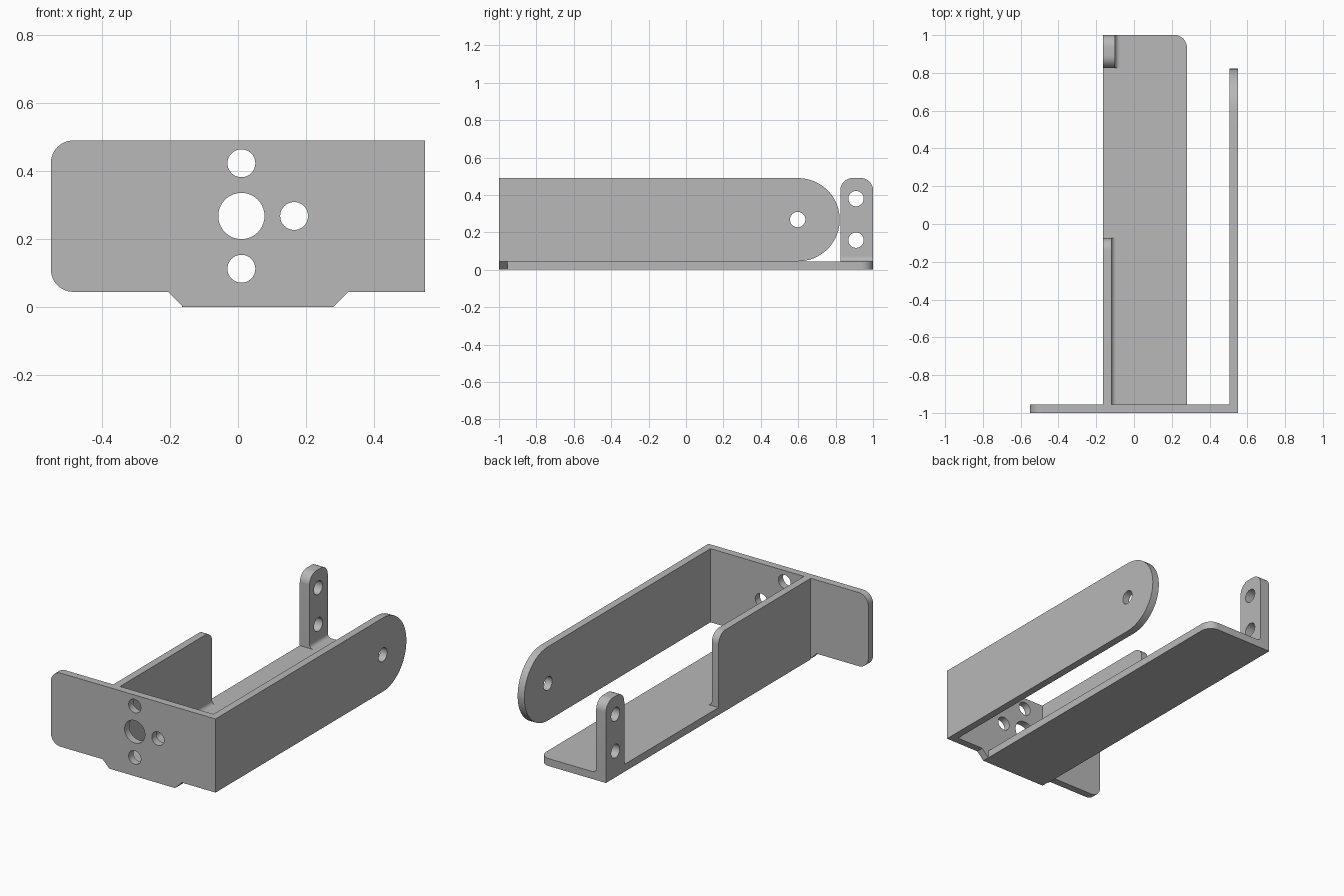
import bpy, bmesh, math
from mathutils import Vector

if "Cube" in bpy.data.objects:
    bpy.data.objects.remove(bpy.data.objects["Cube"], do_unlink=True)

metal = bpy.data.materials.new("plain grey metal")
metal.use_nodes = True
grey = (0.48, 0.48, 0.48, 1)
metal.diffuse_color = grey
metal.node_tree.nodes["Principled BSDF"].inputs["Base Color"].default_value = grey

T = 0.045       # sheet thickness
TOP = 0.49      # top of all upright plates
R = 0.065       # corner radius
HOLE = 0.041    # small hole radius
LEFT = -0.165   # outer edge of the base


def rounded(corners, steps=12):
    """Outline from (u, v, radius) corners, each rounded with a tangent arc."""
    out = []
    n = len(corners)
    for i, (u, v, r) in enumerate(corners):
        c = Vector((u, v))
        if not r:
            out.append(c)
            continue
        a = (Vector(corners[i - 1][:2]) - c).normalized()
        b = (Vector(corners[(i + 1) % n][:2]) - c).normalized()
        half = a.angle(b) / 2
        centre = c + (a + b).normalized() * r / math.sin(half)
        start = c + a * r / math.tan(half) - centre
        end = c + b * r / math.tan(half) - centre
        sweep = start.angle(end)
        for k in range(steps + 1):
            t = k / steps
            out.append(centre + (start * math.sin((1 - t) * sweep)
                                 + end * math.sin(t * sweep)) / math.sin(sweep))
    return [p for i, p in enumerate(out) if (p - out[i - 1]).length > 1e-5]


def prism(name, axis, lo, hi, outline):
    """Extrude a flat outline along one axis."""
    def place(p, d):
        co = [p[0], p[1]]
        co.insert("xyz".index(axis), d)
        return co
    bm = bmesh.new()
    face = bm.faces.new([bm.verts.new(place(p, lo)) for p in outline])
    extruded = bmesh.ops.extrude_face_region(bm, geom=[face])["geom"]
    shift = Vector(place((0, 0), hi - lo))
    bmesh.ops.translate(bm, vec=shift,
                        verts=[g for g in extruded if isinstance(g, bmesh.types.BMVert)])
    bmesh.ops.recalc_face_normals(bm, faces=bm.faces)
    mesh = bpy.data.meshes.new(name)
    bm.to_mesh(mesh)
    bm.free()
    mesh.materials.append(metal)
    obj = bpy.data.objects.new(name, mesh)
    bpy.context.collection.objects.link(obj)
    return obj


def plate(name, axis, lo, hi, corners, holes=()):
    """Plate with rounded corners and drilled (u, v, radius) holes."""
    obj = prism(name, axis, lo, hi, rounded(corners))
    bpy.ops.object.select_all(action="DESELECT")
    bpy.context.view_layer.objects.active = obj
    obj.select_set(True)
    for u, v, r in holes:
        ring = rounded([(u - r, v - r, r), (u + r, v - r, r),
                        (u + r, v + r, r), (u - r, v + r, r)], 10)
        drill = prism("drill", axis, lo - T, hi + T, ring)
        drill.hide_render = True
        cut = obj.modifiers.new("hole", "BOOLEAN")
        cut.operation, cut.solver, cut.object = "DIFFERENCE", "EXACT", drill
        bpy.ops.object.modifier_apply(modifier=cut.name)
        bpy.data.objects.remove(drill, do_unlink=True)
    bpy.ops.object.shade_smooth_by_angle(angle=math.radians(30))
    return obj


def fillet(name, x, y0, y1, r=0.025):
    """Concave bend where an upright meets the base."""
    arc = [(x + r - r * math.cos(a), T + r - r * math.sin(a))
           for a in (math.pi / 2 * k / 8 for k in range(9))]
    obj = prism(name, "y", y0, y1, [(x, T)] + arc[::-1])
    bpy.ops.object.select_all(action="DESELECT")
    obj.select_set(True)
    bpy.context.view_layer.objects.active = obj
    bpy.ops.object.shade_smooth_by_angle(angle=math.radians(30))


FRONT = -1 + T  # back face of the front plate

# Front plate with its lower tongue and hole pattern
hx, hz = 0.01, 0.268
plate("front_plate", "y", -1, FRONT,
      [(-0.55, T, R), (-0.205, T, 0), (-0.16, 0, 0), (0.28, 0, 0),
       (0.325, T, 0), (0.55, T, 0), (0.55, TOP, 0), (-0.55, TOP, R)],
      [(hx, hz, 0.068), (hx + 0.155, hz, HOLE),
       (hx, hz + 0.155, HOLE), (hx, hz - 0.155, HOLE)])

# Base strip
plate("base_plate", "z", 0, T,
      [(LEFT, FRONT, 0), (0.28, FRONT, 0), (0.28, 1, R), (LEFT, 1, 0)])

# Long side arm with a round end
end_r = (TOP - T) / 2 - 0.0005
plate("side_arm", "x", 0.55 - T, 0.55,
      [(FRONT, T, 0), (0.822, T, end_r), (0.822, TOP, end_r), (FRONT, TOP, 0)],
      [(0.597, hz, HOLE)])

# Short upright wall on the base
plate("inner_wall", "x", LEFT, LEFT + T,
      [(FRONT, T, 0), (-0.075, T, 0), (-0.075, TOP, R), (FRONT, TOP, 0)])
fillet("inner_wall_bend", LEFT + T, FRONT, -0.075)

# Rear upright tab with two holes
plate("rear_tab", "x", LEFT, LEFT + R,
      [(0.825, T, 0), (1, T, 0), (1, TOP, R), (0.825, TOP, R)],
      [(0.909, 0.38, HOLE), (0.909, 0.158, HOLE)])
fillet("rear_tab_bend", LEFT + R, 0.825, 1)
